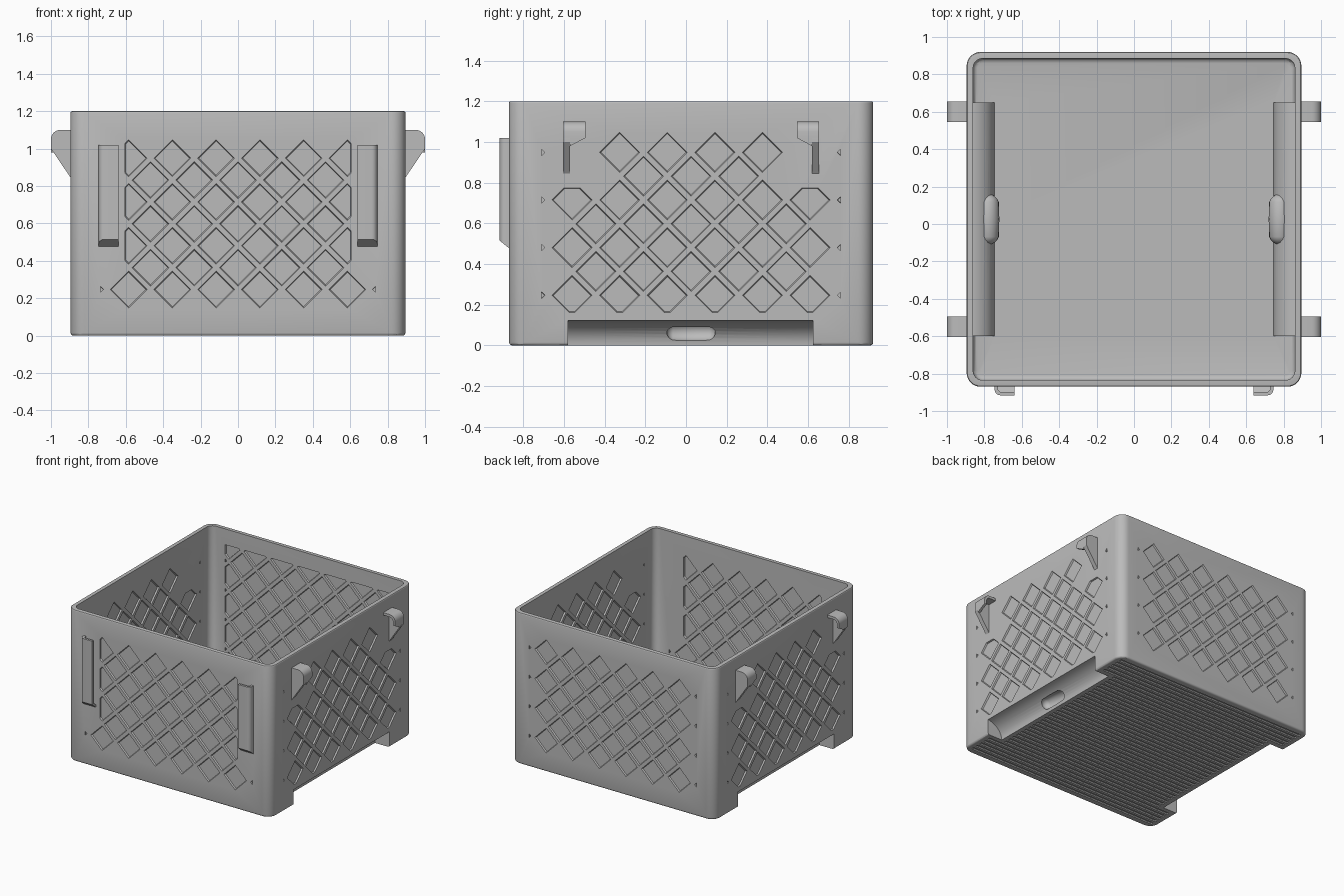
import bpy, bmesh, math
from mathutils import Matrix, Vector

if "Cube" in bpy.data.objects:
    bpy.data.objects.remove(bpy.data.objects["Cube"], do_unlink=True)

H, WALL, TOP, CY = 0.895, 0.035, 1.2, 0.025   # half width, wall, height, y centre
PITCH, R, FIELD = 0.117, 0.1, 0.735           # lattice spacing, opening size, field edge

grey = bpy.data.materials.new("grey plastic")
grey.use_nodes = True
grey.diffuse_color = (0.5, 0.5, 0.5, 1)
grey.node_tree.nodes["Principled BSDF"].inputs["Base Color"].default_value = (0.5, 0.5, 0.5, 1)


def finish(bm, name):
    bmesh.ops.recalc_face_normals(bm, faces=bm.faces)
    mesh = bpy.data.meshes.new(name)
    bm.to_mesh(mesh)
    bm.free()
    mesh.materials.append(grey)
    ob = bpy.data.objects.new(name, mesh)
    bpy.context.collection.objects.link(ob)
    return ob


def loft(bm, a, b):
    """Closed solid between two matching outlines."""
    va, vb = [bm.verts.new(p) for p in a], [bm.verts.new(p) for p in b]
    bm.faces.new(va)
    bm.faces.new(vb[::-1])
    n = len(va)
    for i in range(n):
        bm.faces.new((va[i], vb[i], vb[(i + 1) % n], va[(i + 1) % n]))


def prism_y(bm, pts, y0, y1, side=1):
    """Extrude an x-z profile along y."""
    loft(bm, [(side * x, y0, z) for x, z in pts], [(side * x, y1, z) for x, z in pts])


def box(bm, x0, x1, y0, y1, z0, z1):
    prism_y(bm, [(x0, z0), (x1, z0), (x1, z1), (x0, z1)], y0, y1)


def rounded_box(name, half, z0, z1, radius, low, high):
    bm = bmesh.new()
    box(bm, -half, half, CY - half, CY + half, z0, z1)
    upright = [e for e in bm.edges if abs(e.verts[0].co.z - e.verts[1].co.z) > 0.1]
    bmesh.ops.bevel(bm, geom=upright, offset=radius, segments=8, profile=0.5, affect='EDGES')
    for z, width in ((z0, low), (z1, high)):
        if width:
            ring = [e for e in bm.edges if all(abs(v.co.z - z) < 1e-4 for v in e.verts)]
            bmesh.ops.bevel(bm, geom=ring, offset=width, segments=3, profile=0.5, affect='EDGES')
    return finish(bm, name)


def boolean(target, other, mode):
    bpy.context.view_layer.objects.active = target
    mod = target.modifiers.new("cut", 'BOOLEAN')
    mod.operation, mod.solver, mod.object = mode, 'EXACT', other
    bpy.ops.object.modifier_apply(modifier=mod.name)
    bpy.data.objects.remove(other, do_unlink=True)


def clip(poly, axis, limit, sign):
    """Cut a convex outline, keeping sign * coordinate < sign * limit."""
    out = []
    for i, p in enumerate(poly):
        q = poly[(i + 1) % len(poly)]
        dp, dq = sign * (limit - p[axis]), sign * (limit - q[axis])
        if dp > 0:
            out.append(p)
        if dp * dq < 0:
            out.append(p.lerp(q, dp / (dp - dq)))
    return out


def openings(kind, inside):
    """Outlines of the diamond panels of one wall, as (u, z)."""
    for row in range(9):
        z = 0.13 + row * PITCH
        for col in range(-7, 8):
            if (row + col) % 2:
                continue
            full = kind == "back" and inside
            if not full and (row in (0, 8) or abs(col) == 6 and row % 2 == 0):
                continue
            side, low, high = FIELD, 0.13, 1.075
            if kind == "front" and row > 2:
                if abs(col) == 7:
                    continue
                side = 0.605
            if kind == "side":
                low = 0.16
                if abs(col) == 5 and row == 7 or abs(col) == 4 and row == 6:
                    continue
                if abs(col) == 5 and row == 5:
                    high = 0.775
            u = col * PITCH
            poly = [Vector(p) for p in ((u - R, z), (u, z - R), (u + R, z), (u, z + R))]
            for axis, limit, sign in ((0, side, 1), (0, -side, -1), (1, low, -1), (1, high, 1)):
                poly = clip(poly, axis, limit, sign)
            if len(poly) > 2:
                yield poly


def lattice_cutter():
    bm = bmesh.new()
    for k, kind in enumerate(("front", "side", "back", "side")):
        turn = Matrix.Translation((0, CY, 0)) @ Matrix.Rotation(k * math.pi / 2, 4, 'Z')
        for inside, d_open, d_deep in ((False, -0.01, 0.011), (True, WALL + 0.01, WALL - 0.011)):
            for poly in openings(kind, inside):
                mid = sum(poly, Vector((0, 0))) / len(poly)
                rings = []
                for depth, scale in ((d_open, 1.05), (d_deep, 0.92)):
                    pts = [mid + (p - mid) * scale for p in poly]
                    rings.append([turn @ Vector((p.x, depth - H, p.y)) for p in pts])
                loft(bm, *rings)
    return finish(bm, "lattice_cutter")


def arc(cx, cz, rx, rz, steps=10):
    return [(cx - rx * math.cos(t), cz + rz * math.sin(t))
            for t in (i * math.pi / 2 / steps for i in range(steps + 1))]


def capsule(name, x, z, radius, half):
    bm = bmesh.new()
    bmesh.ops.create_uvsphere(bm, u_segments=20, v_segments=10, radius=radius)
    bmesh.ops.rotate(bm, verts=bm.verts, matrix=Matrix.Rotation(math.pi / 2, 3, 'X'))
    for v in bm.verts:
        if abs(v.co.y) > 1e-4:
            v.co.y += math.copysign(half - radius, v.co.y)
        v.co += Vector((x, CY, z))
    return finish(bm, name)


# Crate shell
crate = rounded_box("crate_body", H, 0, TOP, 0.075, 0.015, 0.008)
boolean(crate, rounded_box("inner_cutter", H - WALL, 0.03, TOP + 0.2, 0.05, 0.025, 0), 'DIFFERENCE')

# Curved grip channels along both lower sides, with a finger pocket
for s in (1, -1):
    bm = bmesh.new()
    prism_y(bm, arc(0.88, 0.01, 0.135, 0.135) + [(0.88, 0.01)], CY - 0.625, CY + 0.625, s)
    boolean(crate, finish(bm, "channel_shell"), 'UNION')
    boolean(crate, capsule("pocket_shell", s * 0.78, 0.067, 0.06, 0.135), 'UNION')
    bm = bmesh.new()
    prism_y(bm, arc(0.92, -0.005, 0.155, 0.13) + [(0.96, 0.125), (0.96, -0.03), (0.765, -0.03)],
            CY - 0.605, CY + 0.6, s)
    boolean(crate, finish(bm, "channel_cutter"), 'DIFFERENCE')
    boolean(crate, capsule("pocket_cutter", s * 0.78, 0.067, 0.045, 0.12), 'DIFFERENCE')

# Ribbed underside
bm = bmesh.new()
count, step = 38, 0.045
for i in range(count):
    y = CY + (i - (count - 1) / 2) * step
    reach = 0.73 if abs(y - CY) < 0.63 else 0.85
    box(bm, -reach, reach, y - 0.011, y + 0.011, -0.02, 0.01)
boolean(crate, finish(bm, "groove_cutter"), 'DIFFERENCE')

# Diamond lattice on all walls
boolean(crate, lattice_cutter(), 'DIFFERENCE')
parts = [crate]

# Side hooks: curled cap, lip and tapering gusset
for s, side in ((1, "left"), (-1, "right")):
    for f, end in ((-1, "front"), (1, "back")):
        bm = bmesh.new()
        near, far = CY + f * 0.52, CY + f * 0.63
        curl = [(0.95 + 0.05 * math.sin(t), 1.05 + 0.05 * math.cos(t))
                for t in (i * math.pi / 12 for i in range(7))]
        inner = [(0.95 + (x - 0.95) * 0.6, 1.05 + (z - 1.05) * 0.6) for x, z in curl]
        prism_y(bm, [(0.88, 1.1)] + curl + [(1.0, 1.02), (0.98, 1.02)] + inner[::-1] + [(0.88, 1.08)],
                near, far, s)
        prism_y(bm, [(0.88, 1.1)] + curl + [(1.0, 1.0), (0.885, 0.83)], far - f * 0.035, far, s)
        lip = [(near, 1.02), (far - f * 0.035, 1.02), (far - f * 0.035, 0.98)]
        loft(bm, [(s * 0.98, y, z) for y, z in lip], [(s * 1.0, y, z) for y, z in lip])
        parts.append(finish(bm, f"{side}_{end}_hook"))

# Front clips: rounded side wall and face plate, slanted foot
for s, side in ((1, "left"), (-1, "right")):
    bm = bmesh.new()
    y0, y1 = -0.86, -0.916
    bend = [(0.715 + 0.03 * math.sin(t), y1 + 0.03 - 0.03 * math.cos(t))
            for t in (i * math.pi / 10 for i in range(6))]
    plan = [(0.64, y1)] + bend + [(0.745, y0), (0.727, y0), (0.727, y1 + 0.03),
                                  (0.715, y1 + 0.018), (0.64, y1 + 0.018)]
    slant = lambda y: 0.47 + 0.045 * (y0 - y) / (y0 - y1)
    loft(bm, [(s * x, y, 1.02) for x, y in plan], [(s * x, y, slant(y)) for x, y in plan])
    foot = [(0.64, y1 + 0.01), (0.73, y1 + 0.01), (0.73, y0), (0.64, y0)]
    loft(bm, [(s * x, y, slant(y) + 0.02) for x, y in foot], [(s * x, y, slant(y)) for x, y in foot])
    parts.append(finish(bm, f"{side}_front_clip"))

# Smooth shading with sharp creases
bpy.ops.object.select_all(action='DESELECT')
for ob in parts:
    ob.select_set(True)
bpy.context.view_layer.objects.active = crate
bpy.ops.object.shade_smooth_by_angle(angle=math.radians(30))
